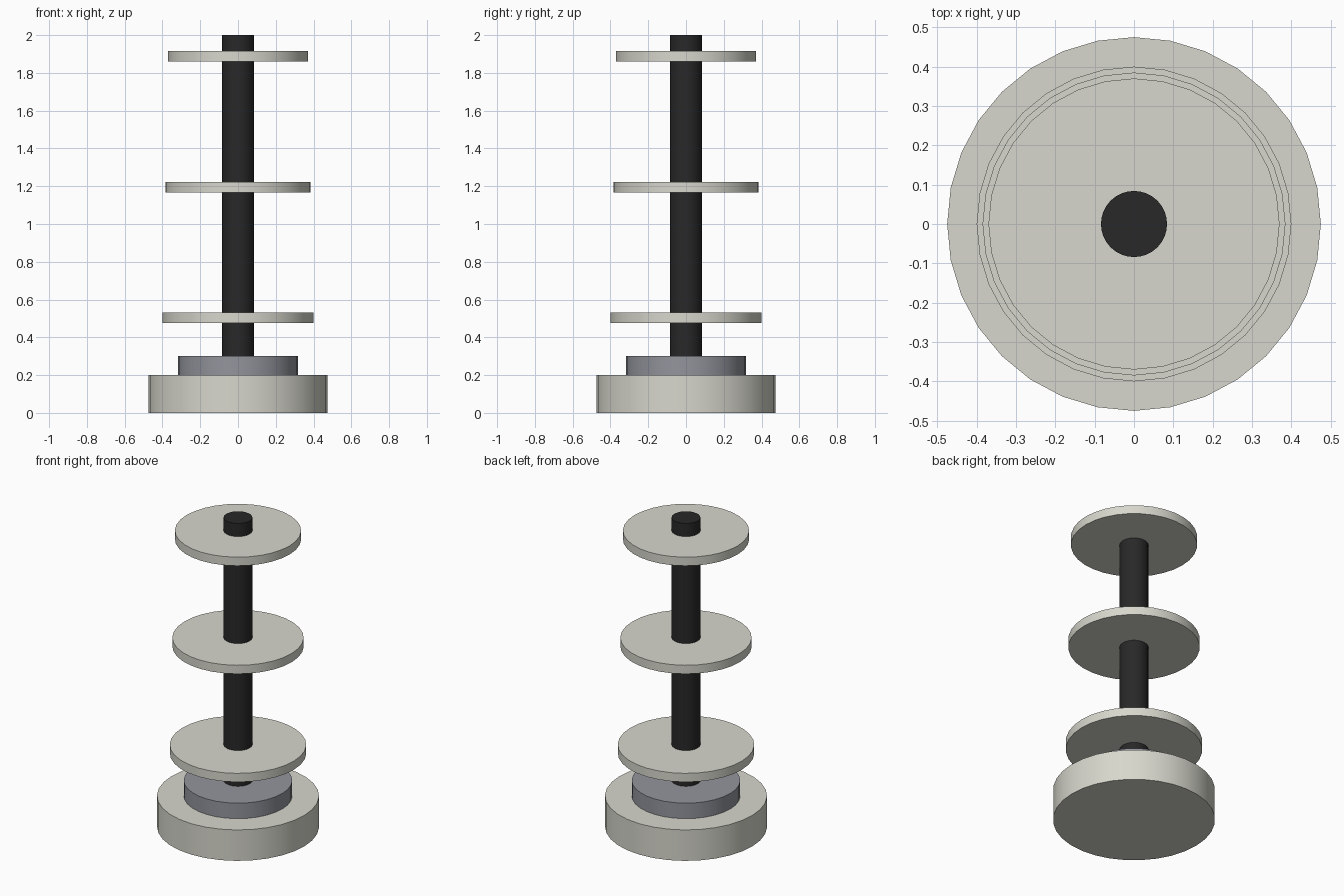
import bpy
import math

if "Cube" in bpy.data.objects:
    bpy.data.objects.remove(bpy.data.objects["Cube"])


def material(name, rgb):
    m = bpy.data.materials.new(name)
    m.diffuse_color = (*rgb, 1.0)
    m.use_nodes = True
    m.node_tree.nodes["Principled BSDF"].inputs["Base Color"].default_value = m.diffuse_color
    return m


ivory = material("warm_ivory", (0.68, 0.68, 0.61))
grey = material("steel_grey", (0.29, 0.30, 0.335))
black = material("rod_black", (0.021, 0.021, 0.022))


def disc(name, radius, z0, z1, mat):
    """Upright 32-sided cylinder between two heights, smooth wall, sharp rims."""
    bpy.ops.mesh.primitive_cylinder_add(
        vertices=32, radius=radius, depth=z1 - z0, location=(0, 0, (z0 + z1) / 2))
    ob = bpy.context.object
    ob.name = name
    ob.data.materials.append(mat)
    bpy.ops.object.shade_smooth_by_angle(angle=math.radians(30))
    return ob


# Foot and collar
disc("base", 0.475, 0.0, 0.20, ivory)
disc("collar", 0.318, 0.20, 0.30, grey)

# Central rod
disc("rod", 0.084, 0.30, 2.0, black)

# Three plates, slightly smaller towards the top
for i, label in enumerate(("lower", "middle", "upper")):
    z = 0.503 + 0.692 * i
    disc(label + "_plate", 0.40 - 0.015 * i, z - 0.028, z + 0.028, ivory)
